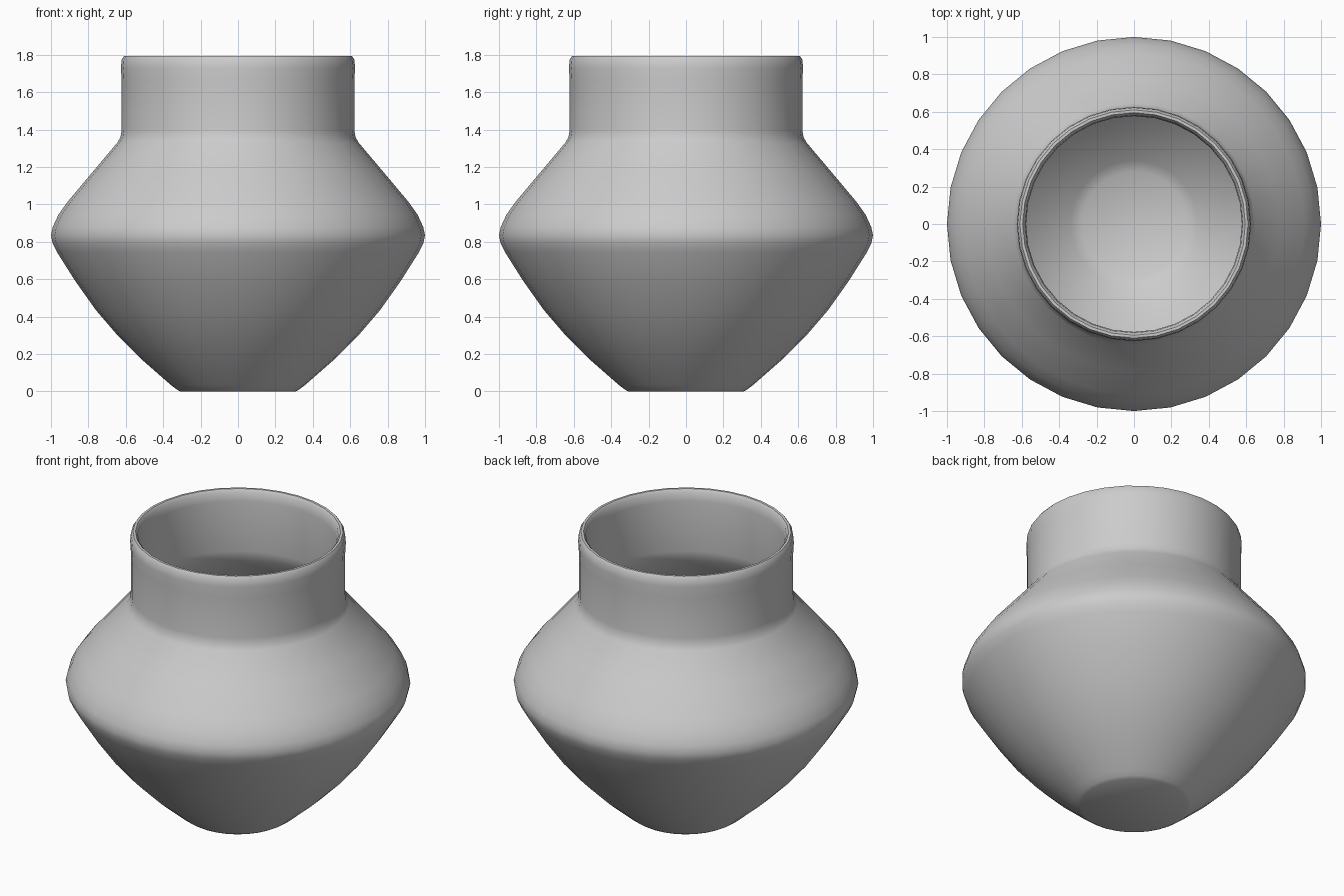
import bpy, bmesh, math

cube = bpy.data.objects.get("Cube")
if cube:
    bpy.data.objects.remove(cube, do_unlink=True)

SEGMENTS = 32

# Clay colour
clay = bpy.data.materials.new("plain_grey_clay")
clay.use_nodes = True
grey = (0.6, 0.6, 0.6, 1)
clay.diffuse_color = grey
clay.node_tree.nodes["Principled BSDF"].inputs["Base Color"].default_value = grey


def lathe(name, profile):
    """Spin a (radius, height) profile round z; radius 0 makes a pole."""
    bm = bmesh.new()
    rings = []
    for r, z in profile:
        if r == 0:
            rings.append([bm.verts.new((0, 0, z))] * SEGMENTS)
        else:
            turn = [2 * math.pi * i / SEGMENTS for i in range(SEGMENTS)]
            rings.append([bm.verts.new((r * math.cos(a), r * math.sin(a), z)) for a in turn])
    for low, high in zip(rings, rings[1:]):
        for i in range(SEGMENTS):
            j = (i + 1) % SEGMENTS
            corners = dict.fromkeys((low[i], low[j], high[j], high[i]))
            bm.faces.new(list(corners))
    bmesh.ops.recalc_face_normals(bm, faces=bm.faces)
    mesh = bpy.data.meshes.new(name)
    bm.to_mesh(mesh)
    bm.free()
    mesh.materials.append(clay)
    obj = bpy.data.objects.new(name, mesh)
    bpy.context.collection.objects.link(obj)
    return obj


# Outer wall, from the flat foot up to the rim
outside = [(0, 0), (0.31, 0), (0.33, 0.012), (0.36, 0.035), (0.52, 0.175),
           (0.64, 0.295), (0.76, 0.435), (0.87, 0.59), (0.968, 0.745),
           (0.992, 0.795), (1.0, 0.835), (0.99, 0.88), (0.96, 0.945),
           (0.91, 1.015), (0.78, 1.17), (0.645, 1.33), (0.628, 1.36),
           (0.622, 1.40), (0.622, 1.66), (0.626, 1.73), (0.622, 1.775)]
# Rounded lip
lip = [(0.61, 1.792), (0.595, 1.792), (0.582, 1.775)]
# Inner wall, from the lip down to the bowl
inside = [(0.577, 1.72), (0.577, 1.40), (0.59, 1.335), (0.74, 1.15),
          (0.91, 0.945), (0.95, 0.87), (0.95, 0.82), (0.925, 0.76),
          (0.83, 0.61), (0.72, 0.46), (0.60, 0.32), (0.49, 0.21),
          (0.34, 0.085), (0.28, 0.05), (0, 0.045)]

pot = lathe("pot", outside + lip + inside)

# Smooth shading with a crisp foot edge
bpy.ops.object.select_all(action="DESELECT")
pot.select_set(True)
bpy.context.view_layer.objects.active = pot
bpy.ops.object.shade_smooth_by_angle(angle=math.radians(40))
